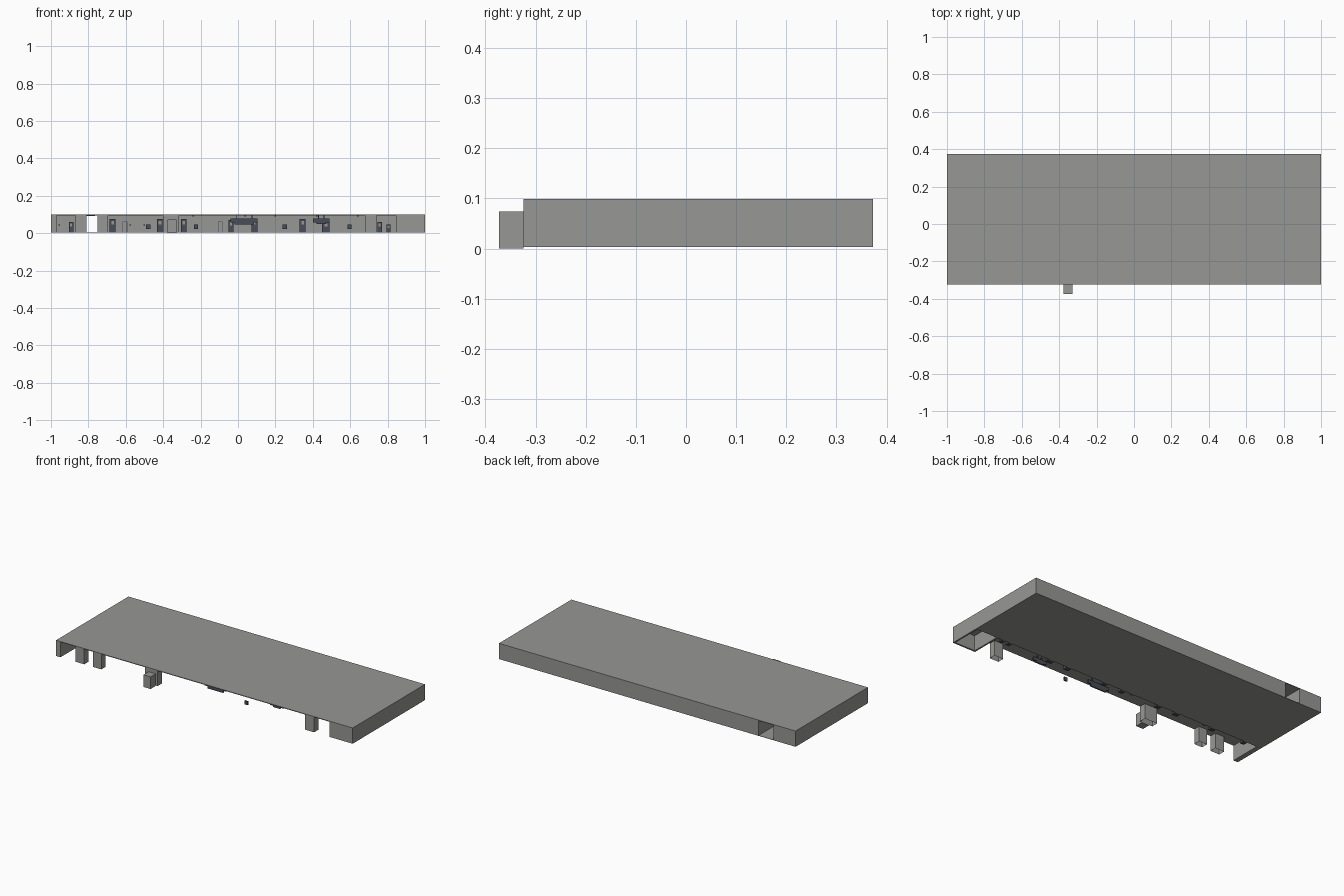
import bpy
import bmesh

cube = bpy.data.objects.get("Cube")
if cube:
    bpy.data.objects.remove(cube, do_unlink=True)


def material(name, rgb):
    m = bpy.data.materials.new(name)
    m.use_nodes = True
    m.diffuse_color = (*rgb, 1)
    m.node_tree.nodes["Principled BSDF"].inputs["Base Color"].default_value = (*rgb, 1)
    return m


GREY = material("concrete grey", (0.31, 0.31, 0.30))
DARK = material("slate dark", (0.065, 0.075, 0.095))


def box(name, x, y, z, mat=GREY, open_bottom=False):
    """Box from (min, max) spans, optionally without its bottom face."""
    bm = bmesh.new()
    bmesh.ops.create_cube(bm, size=1)
    for v in bm.verts:
        v.co = [s[0] if c < 0 else s[1] for c, s in zip(v.co, (x, y, z))]
    if open_bottom:
        bm.normal_update()
        under = [f for f in bm.faces if f.normal.z < -0.5]
        bmesh.ops.delete(bm, geom=under, context="FACES_ONLY")
    mesh = bpy.data.meshes.new(name)
    bm.to_mesh(mesh)
    bm.free()
    mesh.materials.append(mat)
    obj = bpy.data.objects.new(name, mesh)
    bpy.context.collection.objects.link(obj)
    return obj


FRONT, WALL, BACK = -0.324, -0.13, 0.373
BASE, CEIL, TOP = 0.003, 0.095, 0.099

# Main slab: roof, floor and the rooms either side of the open passage
box("roof", (-1, 1), (FRONT, BACK), (CEIL, TOP))
box("passage_floor", (-0.85, -0.75), (WALL, BACK), (BASE, BASE + 0.002))
box("left_rooms", (-1, -0.85), (WALL, BACK), (BASE, CEIL))
box("main_rooms", (-0.75, 1), (WALL, BACK), (BASE, CEIL))

# End walls and the closed corner bay beside the open front
box("west_end_wall", (-1, -0.97), (FRONT, WALL), (BASE, CEIL))
box("east_end_wall", (0.99, 1), (FRONT, WALL), (BASE, CEIL))
box("corner_bay_front", (0.845, 0.99), (FRONT, FRONT + 0.01), (BASE, CEIL))
box("corner_bay_side", (0.845, 0.855), (FRONT + 0.01, WALL), (BASE, CEIL))

# Front columns, hollow underneath
for i, (x0, x1) in enumerate([(-0.87, -0.81), (-0.75, -0.695), (-0.40, -0.315), (0.68, 0.74)]):
    box(f"column_{i + 1}", (x0, x1), (FRONT, FRONT + 0.04), (BASE, CEIL), open_bottom=True)

# Porch projecting in front of the facade
box("projecting_booth", (-0.376, -0.328), (-0.373, FRONT), (0, 0.074))

# Cabinets along the recessed wall, each with a pale panel
for i, (x, w, h) in enumerate([
        (-0.892, 0.024, 0.06), (-0.67, 0.032, 0.075), (-0.417, 0.034, 0.075),
        (-0.29, 0.03, 0.075), (-0.037, 0.028, 0.07), (0.088, 0.03, 0.075),
        (0.345, 0.03, 0.075), (0.47, 0.04, 0.06), (0.757, 0.024, 0.06),
        (0.805, 0.02, 0.045)]):
    box(f"cabinet_{i + 1}", (x - w / 2, x + w / 2), (-0.16, WALL), (BASE, h), DARK)
    box(f"cabinet_panel_{i + 1}", (x - w * 0.22, x + w * 0.22), (-0.163, -0.16),
        (h * 0.6, h * 0.85))

# Narrow doors with dark frames
for i, x in enumerate((-0.605, -0.095)):
    box(f"door_frame_{i + 1}", (x - 0.013, x + 0.013), (-0.136, WALL), (BASE, 0.062), DARK)
    box(f"door_leaf_{i + 1}", (x - 0.010, x + 0.010), (-0.139, -0.136), (BASE, 0.059))

# Small square wall plates, the free one standing further forward
for i, (x, y) in enumerate([(-0.48, -0.14), (-0.225, -0.14), (0.25, -0.28), (0.597, -0.14)]):
    box(f"square_plate_{i + 1}", (x - 0.011, x + 0.011), (y, y + 0.008), (0.023, 0.045), DARK)

# Hanging boards: wide upper panel with a narrower lower strip
for i, (x0, x1, low) in enumerate([(-0.04, 0.105, 0.045), (0.40, 0.49, 0.05)]):
    box(f"hanging_board_{i + 1}", (x0, x1), (-0.265, -0.257), (0.058, 0.078), DARK)
    box(f"hanging_strip_{i + 1}", (x0 + 0.02, x1 - 0.02), (-0.265, -0.257), (low, 0.058), DARK)
    for x in (x0 + 0.03, x1 - 0.03):
        box(f"board_hanger_{i + 1}", (x - 0.002, x + 0.002), (-0.263, -0.259), (0.078, CEIL), DARK)

# Tiny fittings on the wall and ceiling
for i, x in enumerate((-0.955, -0.575, -0.50, -0.35, -0.24, 0.04, 0.20, 0.42, 0.64)):
    z = 0.04 if i < 3 else 0.089
    box(f"fitting_{i + 1}", (x - 0.004, x + 0.004), (-0.145, WALL), (z, z + 0.006), DARK)
box("passage_lamp_bar", (-0.81, -0.765), (-0.2, -0.195), (0.091, CEIL), DARK)
